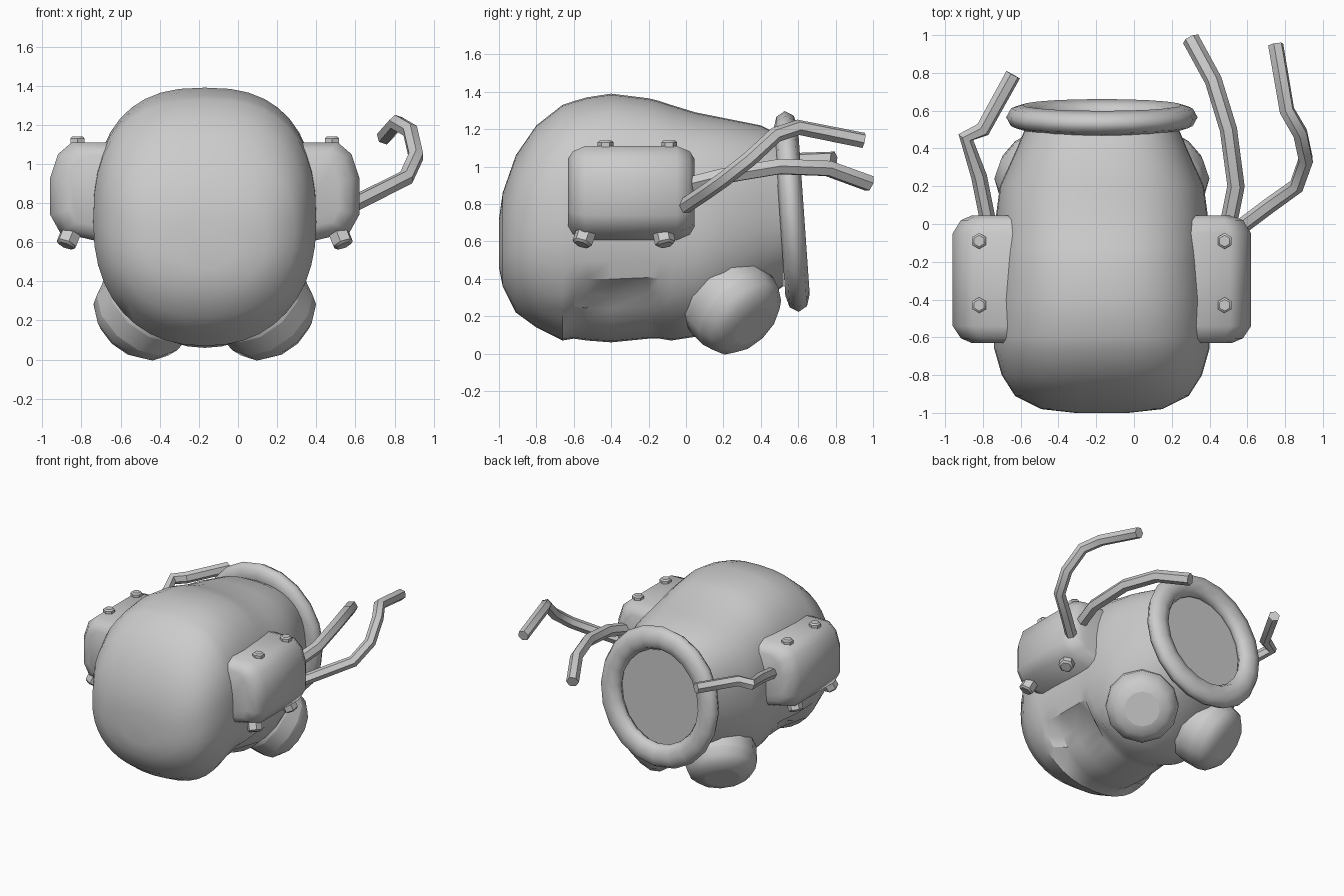
import bpy, bmesh, math
from mathutils import Vector

cube = bpy.data.objects.get("Cube")
if cube:
    bpy.data.objects.remove(cube, do_unlink=True)

MID = -0.17  # the helmet's own centre line
grey = bpy.data.materials.new("plain grey")
grey.use_nodes = True
colour = (0.6, 0.6, 0.6, 1)
grey.diffuse_color = colour
grey.node_tree.nodes["Principled BSDF"].inputs["Base Color"].default_value = colour


def finish(ob, name, angle=40):
    ob.name = name
    ob.data.materials.clear()
    ob.data.materials.append(grey)
    bpy.ops.object.select_all(action='DESELECT')
    ob.select_set(True)
    bpy.context.view_layer.objects.active = ob
    bpy.ops.object.shade_smooth_by_angle(angle=math.radians(angle))
    return ob


def skin(rings, name, angle=40):
    """Join equal rings of points into a skin with closed ends."""
    bm = bmesh.new()
    loops = [[bm.verts.new(p) for p in ring] for ring in rings]
    n = len(loops[0])
    for a, b in zip(loops, loops[1:]):
        for i in range(n):
            j = (i + 1) % n
            bm.faces.new((a[i], a[j], b[j], b[i]))
    bm.faces.new(loops[0])
    bm.faces.new(loops[-1])
    bmesh.ops.recalc_face_normals(bm, faces=bm.faces)
    me = bpy.data.meshes.new(name)
    bm.to_mesh(me)
    bm.free()
    ob = bpy.data.objects.new(name, me)
    bpy.context.collection.objects.link(ob)
    return finish(ob, name, angle)


# Helmet shell: y, half width, top, bottom
stations = [
    (-1.0, 0.14, 0.72, 0.46), (-0.98, 0.32, 0.86, 0.36), (-0.91, 0.46, 1.06, 0.22),
    (-0.8, 0.53, 1.22, 0.14), (-0.66, 0.57, 1.33, 0.07), (-0.6, 0.57, 1.35, 0.08),
    (-0.53, 0.57, 1.37, 0.07), (-0.4, 0.57, 1.39, 0.06), (-0.2, 0.56, 1.365, 0.08),
    (-0.14, 0.56, 1.35, 0.08), (-0.08, 0.56, 1.33, 0.07), (0.05, 0.56, 1.29, 0.09),
    (0.2, 0.54, 1.26, 0.16), (0.4, 0.45, 1.22, 0.28), (0.52, 0.4, 1.16, 0.36)]


def section(y, w, top, bottom):
    ring = []
    half, mid = (top - bottom) / 2, (top + bottom) / 2
    # Arched recess low on each side, narrower towards its top
    recess = 0.33 if -0.55 < y < -0.18 else 0.2 if -0.62 < y < -0.12 else 0
    for i in range(40):
        a = math.tau * i / 40
        c, s = math.cos(a), math.sin(a)
        power = 0.79 if s > 0 else 0.9  # boxier crown
        x = w * math.copysign(abs(c) ** power, c)
        z = mid + half * math.copysign(abs(s) ** power, s)
        if z < recess:
            x *= 0.82
        ring.append((MID + x, y, z))
    return ring


skin([section(*s) for s in stations], "helmet_shell", 35)

# Neck ring
bpy.ops.mesh.primitive_torus_add(major_segments=20, minor_segments=8, major_radius=0.43,
                                 minor_radius=0.087, location=(MID, 0.565, 0.76),
                                 rotation=(math.pi / 2 + 0.07, 0, 0))
bpy.context.object.scale = (0.98, 1.04, 0.75)
finish(bpy.context.object, "neck_ring", 50)


def cylinder(name, centre, axis, radius, depth, sides, bevel, segments):
    bpy.ops.mesh.primitive_cylinder_add(vertices=sides, radius=radius, depth=depth, location=centre)
    ob = bpy.context.object
    ob.rotation_euler = Vector(axis).to_track_quat('Z', 'Y').to_euler()
    mod = ob.modifiers.new("soft edge", 'BEVEL')
    mod.width, mod.segments = bevel, segments
    mod.limit_method = 'ANGLE'
    mod.angle_limit = math.radians(60)
    return finish(ob, name, 45)


# Side pods, bolts and filters, mirrored about the centre line
pod_profile = [(0.4, 1.11), (0.68, 1.11), (0.75, 1.05), (0.79, 0.93),
               (0.79, 0.74), (0.74, 0.65), (0.4, 0.57)]
pod_slices = [(-0.63, 0.74), (-0.605, 0.89), (-0.54, 1), (-0.05, 1), (0.02, 0.89), (0.045, 0.74)]
for side, label in ((1, "left"), (-1, "right")):
    def at(x, y, z):
        return (MID + side * x, y, z)

    skin([[at(0.4 + (x - 0.4) * k, y, 0.85 + (z - 0.85) * k) for x, z in pod_profile]
          for y, k in pod_slices], label + "_pod", 50)

    for y, end in ((-0.43, "front"), (-0.09, "back")):
        cylinder(f"{label}_{end}_top_bolt", at(0.65, y, 1.1), (0, 0, 1), 0.042, 0.08, 6, 0.01, 1)
    for y, lean, end in ((-0.54, -0.35, "front"), (-0.12, 0.2, "back")):
        cylinder(f"{label}_{end}_lower_bolt", at(0.69, y, 0.635), (side * 0.4, lean, -1),
                 0.055, 0.12, 6, 0.012, 1)

    cylinder(label + "_filter", at(0.3, 0.245, 0.26), (side * 0.5, 0.6, -0.6),
             0.26, 0.37, 12, 0.13, 3)


def cable(name, points, radius=0.042):
    cu = bpy.data.curves.new(name, 'CURVE')
    cu.dimensions = '3D'
    cu.bevel_depth, cu.bevel_resolution = radius, 1
    cu.use_fill_caps = True
    sp = cu.splines.new('POLY')
    sp.points.add(len(points) - 1)
    for p, co in zip(sp.points, points):
        p.co = (*co, 1)
    ob = bpy.data.objects.new(name, cu)
    bpy.context.collection.objects.link(ob)
    bpy.ops.object.select_all(action='DESELECT')
    ob.select_set(True)
    bpy.context.view_layer.objects.active = ob
    bpy.ops.object.convert(target='MESH')
    finish(bpy.context.object, name, 40)


# Loose cables behind the pods
cable("left_outer_cable", [(0.56, -0.02, 0.78), (0.72, 0.1, 0.86), (0.86, 0.2, 0.93), (0.91, 0.34, 1.04),
                           (0.88, 0.48, 1.17), (0.81, 0.6, 1.21), (0.75, 0.95, 1.14)])
cable("left_inner_cable", [(0.5, 0, 0.9), (0.54, 0.2, 0.95), (0.5, 0.5, 1.0),
                           (0.42, 0.76, 0.99), (0.3, 0.98, 0.91)], 0.046)
cable("right_cable", [(-0.77, 0, 0.9), (-0.82, 0.25, 0.96), (-0.89, 0.46, 1.01),
                      (-0.8, 0.5, 1.03), (-0.64, 0.79, 1.04)])
